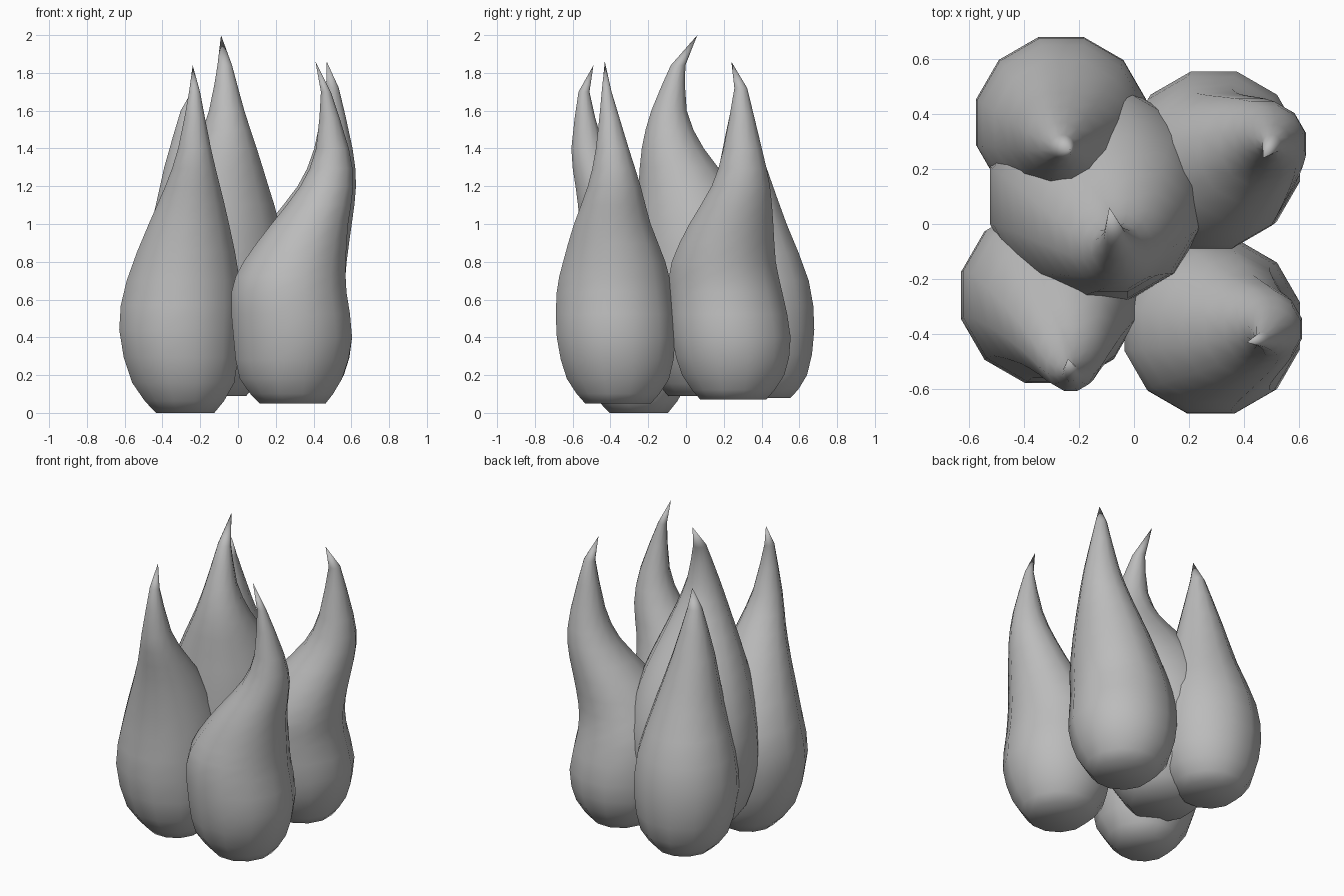
import bpy
import bmesh
from math import cos, sin, pi
from mathutils import Vector

default_cube = bpy.data.objects.get("Cube")
if default_cube:
    bpy.data.objects.remove(default_cube, do_unlink=True)

SIDES = 12

# Single plain grey for every flame
grey = bpy.data.materials.new("plain grey")
grey.use_nodes = True
grey_colour = (0.5, 0.5, 0.5, 1)
grey.diffuse_color = grey_colour
grey.node_tree.nodes["Principled BSDF"].inputs["Base Color"].default_value = grey_colour


def midpoint(before, start, end, after):
    """Catmull-Rom point halfway between two profile stations."""
    return (start + end) * 0.5 + (start + end - before - after) / 16


def refine(stations):
    """Insert one smoothly interpolated station between each pair."""
    refined = []
    last = len(stations) - 1
    for index in range(last):
        before = stations[max(index - 1, 0)]
        start, end = stations[index], stations[index + 1]
        after = stations[min(index + 2, last)]
        refined.append(start)
        refined.append(midpoint(before, start, end, after))
    refined.append(stations[last])
    return refined


def add_ring(mesh, station):
    """Horizontal ring of vertices around a station of height, x, y, radius."""
    height, centre_x, centre_y, radius = station
    ring = []
    for side in range(SIDES):
        angle = 2 * pi * (side + 0.5) / SIDES
        position = (centre_x + radius * cos(angle),
                    centre_y + radius * sin(angle), height)
        ring.append(mesh.verts.new(position))
    return ring


def build_flame(name, tip, stations):
    """Loft rings along a curved spine and close them in a pointed tip."""
    mesh = bmesh.new()
    profile = refine([Vector(station) for station in stations])
    rings = [add_ring(mesh, station) for station in profile]

    # Rounded underside
    mesh.faces.new(list(reversed(rings[0])))

    # Swelling body and leaning neck
    for lower, upper in zip(rings, rings[1:]):
        for side in range(SIDES):
            following = (side + 1) % SIDES
            mesh.faces.new((lower[side], lower[following],
                            upper[following], upper[side]))

    # Pointed tip
    point = mesh.verts.new(tip)
    neck = rings[-1]
    for side in range(SIDES):
        mesh.faces.new((neck[side], neck[(side + 1) % SIDES], point))

    for face in mesh.faces:
        face.smooth = True
    data = bpy.data.meshes.new(name)
    mesh.to_mesh(data)
    mesh.free()
    data.materials.append(grey)
    flame = bpy.data.objects.new(name, data)
    bpy.context.collection.objects.link(flame)
    return flame


# Each station gives height, spine x, spine y and radius
build_flame("front_right_flame", (-.24, -.49, 1.84), [
    (0, -.28, -.25, .16),
    (.16, -.29, -.26, .28),
    (.44, -.31, -.26, .33),
    (.7, -.29, -.26, .31),
    (1, -.26, -.35, .22),
    (1.2, -.24, -.44, .15),
    (1.4, -.23, -.52, .09),
    (1.7, -.23, -.54, .03)])

build_flame("front_left_flame", (.41, -.43, 1.86), [
    (.05, .29, -.36, .18),
    (.18, .28, -.36, .28),
    (.4, .29, -.37, .325),
    (.64, .27, -.38, .315),
    (.8, .3, -.38, .28),
    (1, .38, -.39, .21),
    (1.2, .47, -.38, .145),
    (1.4, .5, -.39, .09),
    (1.7, .465, -.42, .027)])

build_flame("back_left_flame", (.47, .24, 1.86), [
    (.07, .3, .25, .18),
    (.2, .29, .25, .28),
    (.4, .29, .24, .325),
    (.64, .27, .21, .31),
    (.8, .3, .2, .285),
    (1, .38, .24, .23),
    (1.2, .47, .29, .16),
    (1.4, .505, .3, .105),
    (1.72, .5, .29, .035)])

build_flame("back_right_flame", (-.235, .27, 1.72), [
    (.08, -.26, .39, .17),
    (.2, -.26, .38, .27),
    (.44, -.265, .37, .32),
    (.7, -.26, .36, .3),
    (1, -.255, .33, .21),
    (1.3, -.265, .3, .13),
    (1.6, -.26, .28, .045)])

build_flame("centre_flame", (-.09, .06, 2), [
    (.09, -.14, .09, .19),
    (.25, -.14, .1, .32),
    (.5, -.135, .1, .395),
    (.75, -.13, .1, .395),
    (1, -.11, .06, .34),
    (1.2, -.09, 0, .26),
    (1.4, -.065, -.07, .17),
    (1.6, -.06, -.09, .097),
    (1.84, -.07, -.042, .04)])
